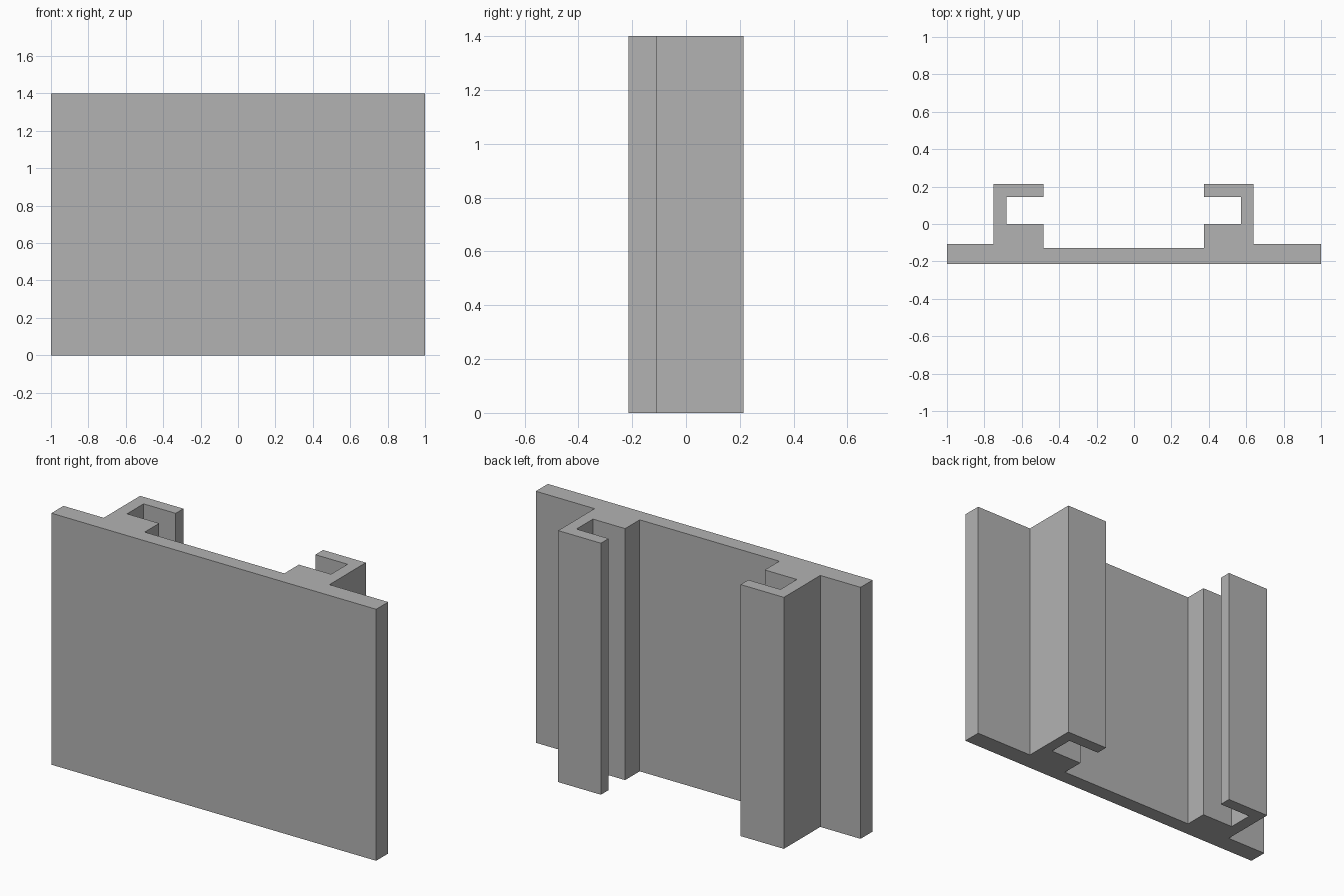
import bpy
import bmesh

cube = bpy.data.objects.get("Cube")
if cube:
    bpy.data.objects.remove(cube, do_unlink=True)

HEIGHT = 1.40
FRONT, BACK = -0.213, 0.213
FLANGE, WEB, LEDGE, LIP = -0.107, -0.128, 0.0, 0.145

# One flat grey
grey = bpy.data.materials.new("plain grey")
grey.use_nodes = True
colour = (0.45, 0.45, 0.45, 1)
grey.diffuse_color = colour
grey.node_tree.nodes["Principled BSDF"].inputs["Base Color"].default_value = colour


def channel(outer, wall, opening):
    """Hooked channel outline, from the outer flange round to the web."""
    return [(outer, FLANGE), (outer, BACK), (opening, BACK), (opening, LIP),
            (wall, LIP), (wall, LEDGE), (opening, LEDGE), (opening, WEB)]


# Plate outline with a hooked channel on each side, counter-clockwise
left_channel = channel(0.638, 0.573, 0.375)
right_channel = channel(-0.752, -0.683, -0.485)
profile = [(-1, FRONT), (1, FRONT), (1, FLANGE)]
profile += left_channel + right_channel[::-1] + [(-1, FLANGE)]

# Extrude the outline to full height
bm = bmesh.new()
base = bm.faces.new([bm.verts.new((x, y, 0)) for x, y in profile])
result = bmesh.ops.extrude_face_region(bm, geom=[base], use_keep_orig=True)
top = [v for v in result["geom"] if isinstance(v, bmesh.types.BMVert)]
bmesh.ops.translate(bm, verts=top, vec=(0, 0, HEIGHT))
bmesh.ops.recalc_face_normals(bm, faces=bm.faces)

mesh = bpy.data.meshes.new("channel_plate")
bm.to_mesh(mesh)
bm.free()
mesh.materials.append(grey)
plate = bpy.data.objects.new("channel_plate", mesh)
bpy.context.collection.objects.link(plate)
